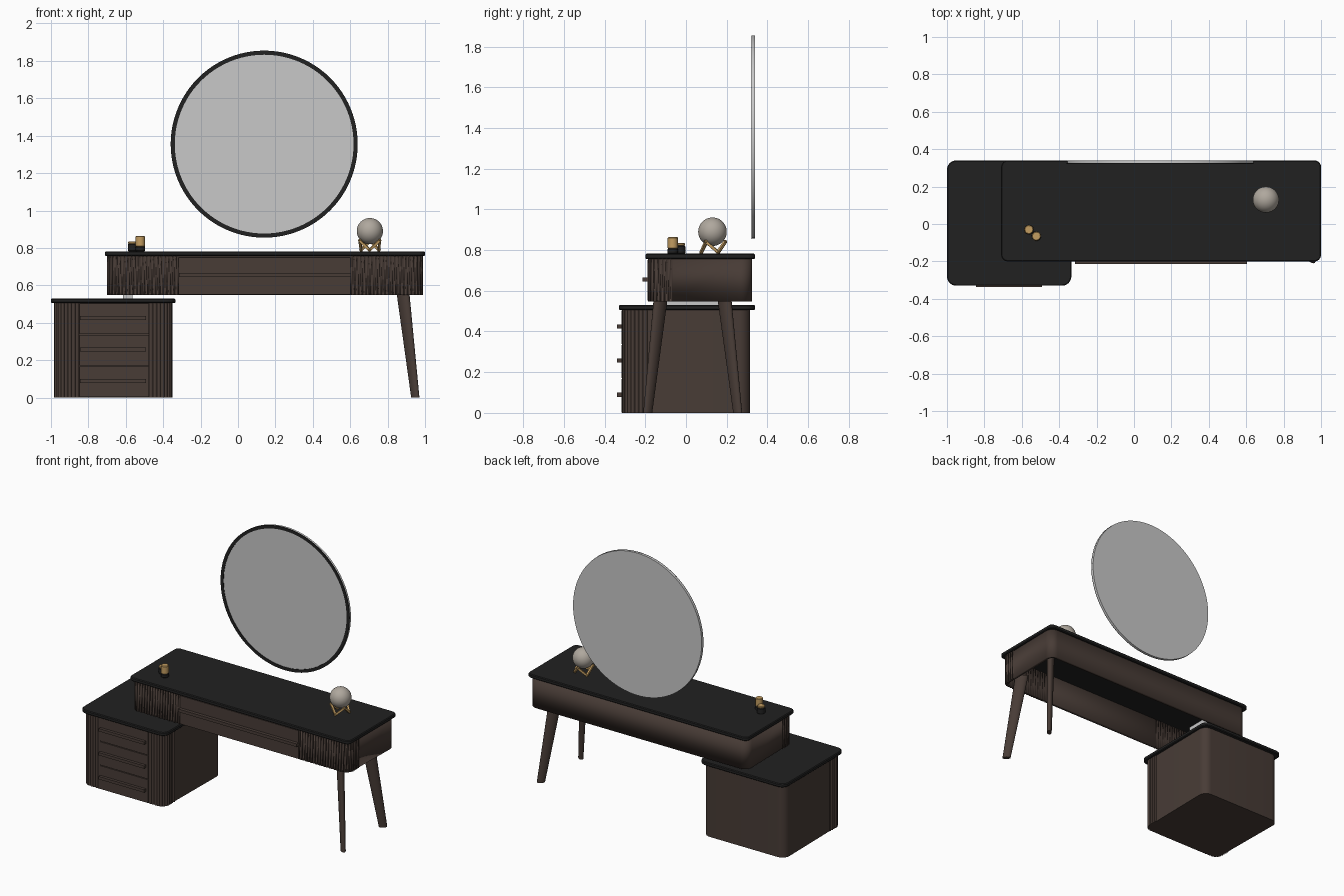
import bpy, bmesh, math
from mathutils import Vector, Matrix

if "Cube" in bpy.data.objects:
    bpy.data.objects.remove(bpy.data.objects["Cube"])


def material(name, rgb):
    m = bpy.data.materials.new(name)
    m.diffuse_color = (*rgb, 1)
    m.use_nodes = True
    m.node_tree.nodes["Principled BSDF"].inputs["Base Color"].default_value = m.diffuse_color
    return m


BROWN = material("dark walnut", (0.065, 0.045, 0.037))
BLACK = material("black", (0.0152, 0.0152, 0.0152))
GLASS = material("mirror grey", (0.58, 0.58, 0.58))
GOLD = material("gold", (0.55, 0.34, 0.12))
STONE = material("globe beige grey", (0.43, 0.39, 0.34))


def finish(bm, name, mat, smooth=True):
    bmesh.ops.recalc_face_normals(bm, faces=bm.faces)
    me = bpy.data.meshes.new(name)
    bm.to_mesh(me)
    bm.free()
    me.materials.append(mat)
    ob = bpy.data.objects.new(name, me)
    bpy.context.collection.objects.link(ob)
    if smooth:
        bpy.ops.object.select_all(action='DESELECT')
        ob.select_set(True)
        bpy.context.view_layer.objects.active = ob
        bpy.ops.object.shade_smooth_by_angle(angle=math.radians(35))
    return ob


def loft(name, rings, mat, caps=True):
    """Skin a list of equal-length rings of 3D points."""
    bm = bmesh.new()
    vs = [[bm.verts.new(p) for p in r] for r in rings]
    n = len(rings[0])
    for a, b in zip(vs, vs[1:]):
        for i in range(n):
            j = (i + 1) % n
            bm.faces.new((a[i], a[j], b[j], b[i]))
    if caps:
        bm.faces.new(vs[0])
        bm.faces.new(vs[-1])
    return finish(bm, name, mat)


def box(name, x0, x1, y0, y1, z0, z1, mat):
    bm = bmesh.new()
    bmesh.ops.create_cube(bm, size=1)
    for v in bm.verts:
        v.co = (x0 if v.co.x < 0 else x1, y0 if v.co.y < 0 else y1,
                z0 if v.co.z < 0 else z1)
    return finish(bm, name, mat, False)


def rounded(x0, x1, y0, y1, r, z):
    pts = []
    for k, (cx, cy) in enumerate(((x1 - r, y1 - r), (x0 + r, y1 - r),
                                  (x0 + r, y0 + r), (x1 - r, y0 + r))):
        for i in range(9):
            a = math.pi / 2 * (k + i / 8)
            pts.append((cx + r * math.cos(a), cy + r * math.sin(a), z))
    return pts


def slab(name, x0, x1, y0, y1, z0, z1, r, b=0.005):
    ring = lambda d, z: rounded(x0 + d, x1 - d, y0 + d, y1 - d, r - d, z)
    loft(name, [ring(b, z0), ring(0, z0 + b), ring(0, z1 - b), ring(b, z1)], BLACK)


def fluted_corner(side, front, r, pitch=0.02, depth=0.006):
    """Points (in from side, in from front) running round a reeded corner."""
    l1, l2, l3 = side - r, math.pi * r / 2, front - r
    total = l1 + l2 + l3
    n = round(total / pitch)
    pts = []
    for i in range(n * 6 + 1):
        s = total * i / (n * 6)
        if s < l1:
            p, q = (0, side - s), (1, 0)
        elif s < l1 + l2:
            a = (s - l1) / r
            p, q = (r - r * math.cos(a), r - r * math.sin(a)), (math.cos(a), math.sin(a))
        else:
            p, q = (r + s - l1 - l2, 0), (0, 1)
        d = depth * (1 - abs(math.sin(math.pi * i / 6)))
        pts.append((p[0] + q[0] * d, p[1] + q[1] * d))
    return pts


def fluted_outline(x0, x1, y0, y1, r, side, fl, fr):
    left = [(x0 + u, y0 + v) for u, v in fluted_corner(side, fl, r)]
    right = [(x1 - u, y0 + v) for u, v in fluted_corner(side, fr, r)][::-1]
    back = [p[:2] for p in rounded(x0, x1, y0, y1, r, 0)[:18]]
    return left + right + back


def lift(pts, z):
    return [(x, y, z) for x, y in pts]


# low drawer cabinet
out = fluted_outline(-0.985, -0.35, -0.315, 0.315, 0.055, 0.125, 0.135, 0.125)
loft("cabinet_body", [lift(out, 0), lift(out, 0.507)], BROWN)
slab("cabinet_top", -1.0, -0.335, -0.33, 0.34, 0.505, 0.53, 0.05)
for i in range(3):
    z = 0.003 + i * 0.168
    box(f"cabinet_drawer_{i}", -0.848, -0.477, -0.318, -0.30, z, z + 0.163, BROWN)
    box(f"cabinet_handle_{i}", -0.845, -0.492, -0.338, -0.31, z + 0.076, z + 0.096, BROWN)

# table frame, open underneath
out = fluted_outline(-0.70, 0.99, -0.187, 0.325, 0.055, 0.122, 0.38, 0.385)
frame = loft("table_frame", [lift(out, 0.548), lift(out, 0.757)], BROWN, caps=False)
sol = frame.modifiers.new("walls", 'SOLIDIFY')
sol.thickness, sol.offset = 0.02, -1
slab("table_top", -0.71, 1.0, -0.2, 0.34, 0.756, 0.782, 0.035)
box("table_drawer", -0.317, 0.602, -0.190, -0.175, 0.552, 0.75, BROWN)
box("table_handle", -0.315, 0.605, -0.213, -0.18, 0.645, 0.666, BROWN)
box("table_support", -0.615, -0.565, -0.1, 0.16, 0.528, 0.757, GLASS)


# splayed oval legs, widest along the diagonal
def leg(name, top, bottom, diag):
    rings = []
    for (x, y, z), a, b in ((bottom, 0.027, 0.016), (top, 0.044, 0.025)):
        ring = []
        for i in range(20):
            t = 2 * math.pi * i / 20
            p = Matrix.Rotation(diag, 2) @ Vector((a * math.cos(t), b * math.sin(t)))
            ring.append((x + p.x, y + p.y, z))
        rings.append(ring)
    loft(name, rings, BROWN)


leg("front_leg", (0.875, -0.118, 0.62), (0.948, -0.188, 0), -math.pi / 4)
leg("back_leg", (0.875, 0.182, 0.62), (0.948, 0.254, 0), math.pi / 4)


# round wall mirror with a black ring on its face
def circle(r, y, cx=0.14, cz=1.355, n=96):
    return [(cx + r * math.cos(2 * math.pi * i / n), y,
             cz + r * math.sin(2 * math.pi * i / n)) for i in range(n)]


loft("mirror_disc", [circle(0.499, 0.324), circle(0.499, 0.339)], GLASS)
loft("mirror_ring", [circle(0.5, 0.325), circle(0.5, 0.321), circle(0.478, 0.321),
                     circle(0.478, 0.325)], BLACK, caps=False)

# globe on a zigzag gold stand
bm = bmesh.new()
bmesh.ops.create_uvsphere(bm, u_segments=40, v_segments=24, radius=0.07,
                          matrix=Matrix.Translation((0.705, 0.13, 0.89)))
finish(bm, "globe", STONE)
bm = bmesh.new()
pts = []
for i in range(6):
    a = math.pi / 3 * i + 0.5
    r, z = (0.062, 0.84) if i % 2 else (0.055, 0.789)
    pts.append(Vector((0.705 + r * math.cos(a), 0.13 + r * math.sin(a), z)))
for p, q in zip(pts, pts[1:] + pts[:1]):
    d = q - p
    m = Matrix.Translation((p + q) / 2) @ d.to_track_quat('Z', 'Y').to_matrix().to_4x4()
    bmesh.ops.create_cube(bm, size=1,
                          matrix=m @ Matrix.Diagonal((0.013, 0.013, d.length + 0.012, 1)))
finish(bm, "globe_stand", GOLD, False)


# two small jars: black base, gold lid
def jar(name, x, y, r, z0, z1, mat):
    ring = lambda k, z: [(x + k * math.cos(math.pi * i / 6), y + k * math.sin(math.pi * i / 6), z)
                         for i in range(12)]
    b = 0.004
    loft(name, [ring(r - b, z0), ring(r, z0 + b), ring(r, z1 - b), ring(r - b, z1)], mat)


jar("short_jar_base", -0.562, -0.03, 0.027, 0.781, 0.822, BLACK)
jar("short_jar_lid", -0.562, -0.03, 0.025, 0.820, 0.835, GOLD)
jar("tall_jar_base", -0.522, -0.065, 0.026, 0.781, 0.808, BLACK)
jar("tall_jar_lid", -0.522, -0.065, 0.025, 0.806, 0.864, GOLD)
